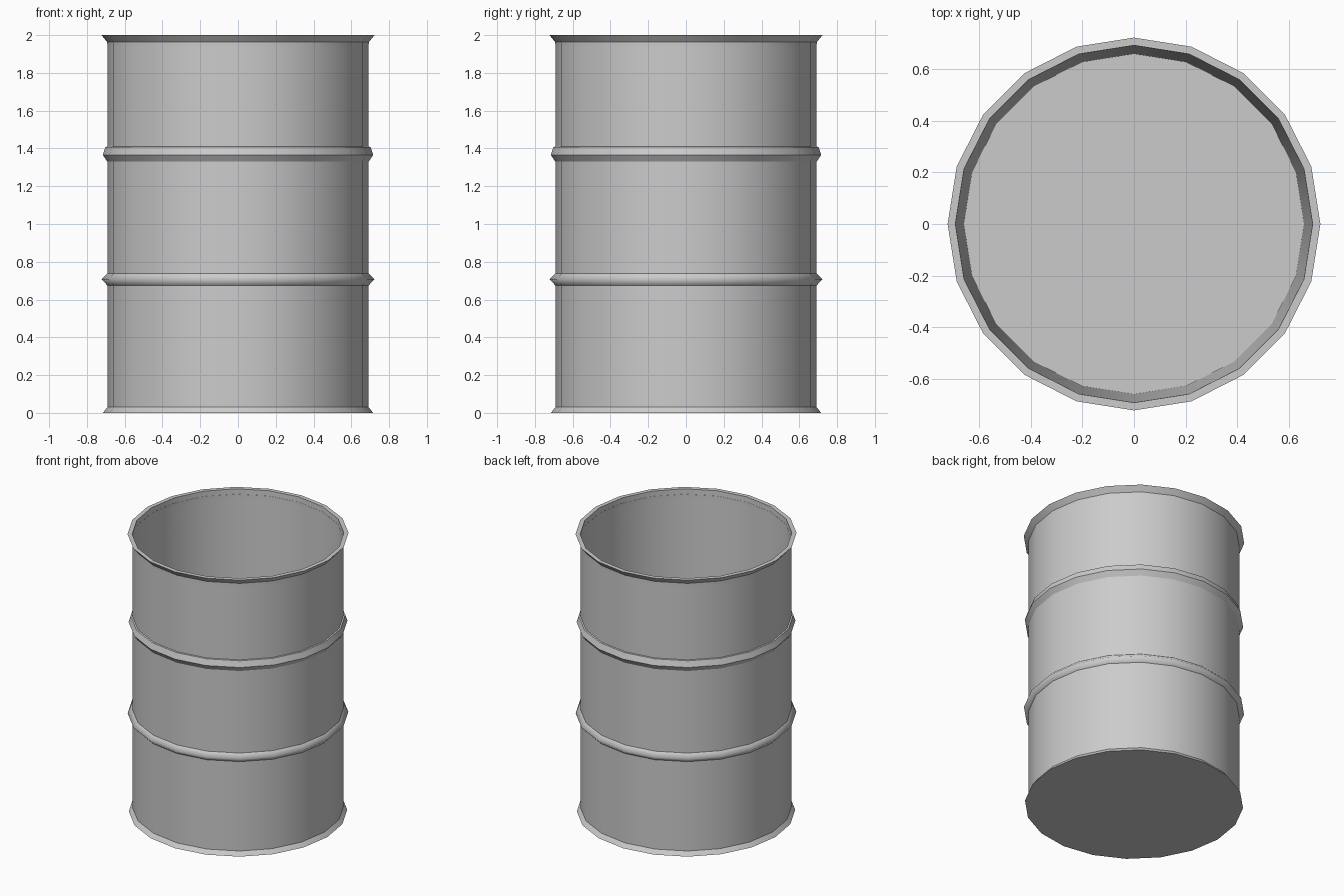
import bpy, bmesh, math

if "Cube" in bpy.data.objects:
    bpy.data.objects.remove(bpy.data.objects["Cube"])

SIDES = 20

# Profile (radius, height, crisp ring?) from the underside, up the outside, down the inside
profile = [
    (0.715, 0.0, True), (0.692, 0.03, True),                          # bottom flare
    (0.692, 0.675, True), (0.722, 0.707, False), (0.692, 0.737, True),  # lower hoop
    (0.692, 1.33, True), (0.716, 1.366, True), (0.702, 1.408, True),
    (0.692, 1.41, True),                                              # upper hoop
    (0.692, 1.962, True), (0.723, 2.0, True),                         # top flare
    (0.693, 2.0, True), (0.660, 0.03, True),                          # lip and inner wall
]

bm = bmesh.new()
rings = []
for r, z, crisp in profile:
    rings.append([bm.verts.new((r * math.cos(math.tau * i / SIDES),
                                r * math.sin(math.tau * i / SIDES), z))
                  for i in range(SIDES)])

# Walls between neighbouring rings
for a, b in zip(rings, rings[1:]):
    for i in range(SIDES):
        j = (i + 1) % SIDES
        bm.faces.new((a[i], a[j], b[j], b[i])).smooth = True

# Underside and inside floor
bm.faces.new(list(reversed(rings[0])))
bm.faces.new(rings[-1])

# Crisp creases around the hoops and rims
for ring, (r, z, crisp) in zip(rings, profile):
    for i in range(SIDES):
        bm.edges.get((ring[i], ring[(i + 1) % SIDES])).smooth = not crisp

bmesh.ops.recalc_face_normals(bm, faces=bm.faces)
mesh = bpy.data.meshes.new("drum")
bm.to_mesh(mesh)
bm.free()
drum = bpy.data.objects.new("drum", mesh)
bpy.context.collection.objects.link(drum)
